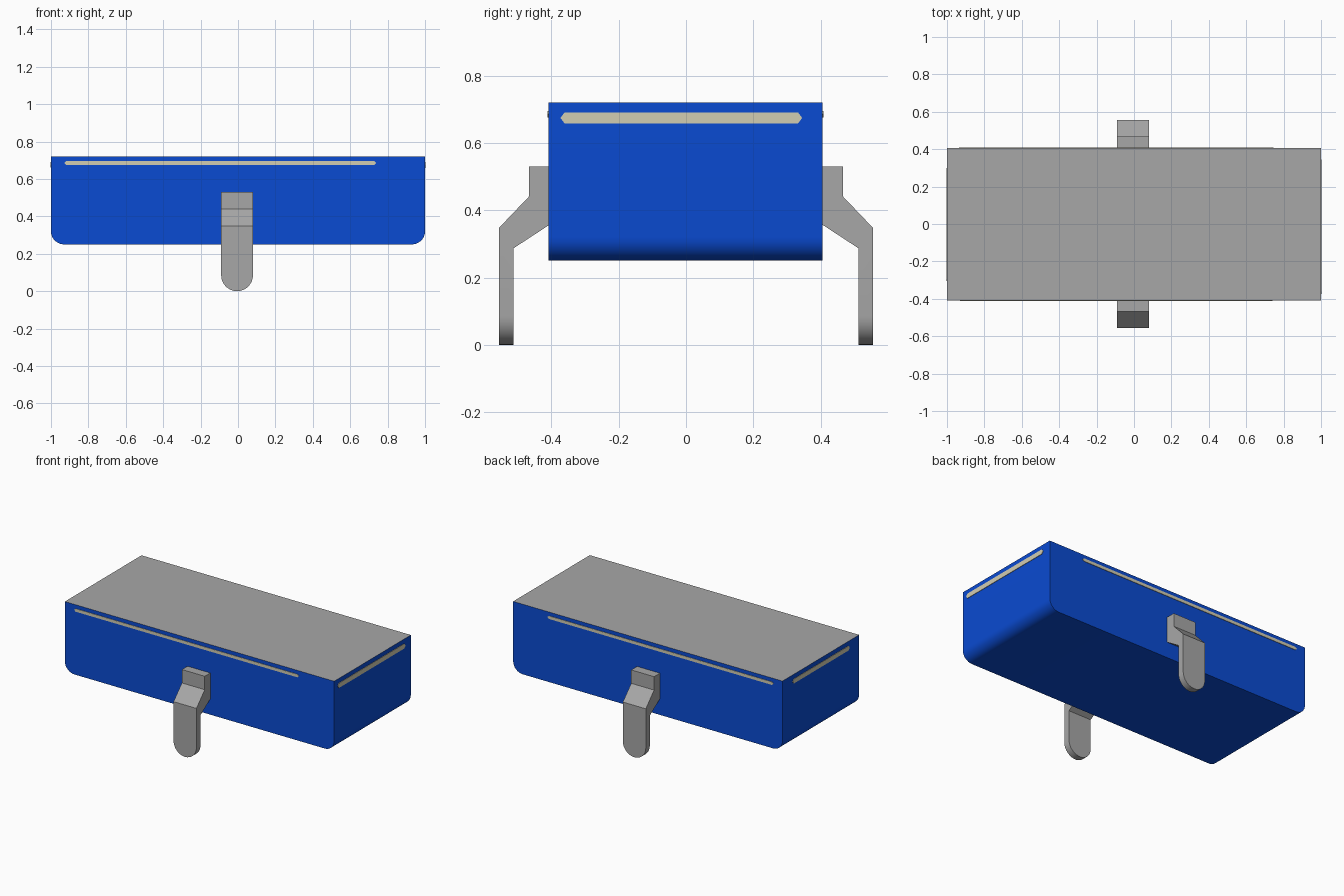
import bpy, bmesh, math
from mathutils import Vector

if "Cube" in bpy.data.objects:
    bpy.data.objects.remove(bpy.data.objects["Cube"])


def material(name, rgb):
    m = bpy.data.materials.new(name)
    m.diffuse_color = (*rgb, 1)
    m.use_nodes = True
    m.node_tree.nodes["Principled BSDF"].inputs["Base Color"].default_value = m.diffuse_color
    return m


GREY = material("grey", (0.39, 0.39, 0.39))
BLUE = material("blue", (0.003, 0.07, 0.65))
CREAM = material("cream", (0.64, 0.61, 0.45))


def arc(cx, cz, r, a0, a1, n):
    """Points on an arc, angles in degrees."""
    steps = [math.radians(a0 + (a1 - a0) * i / n) for i in range(n + 1)]
    return [(cx + r * math.cos(a), cz + r * math.sin(a)) for a in steps]


def prism(bm, points, offset):
    """Extrude a flat outline by an offset vector."""
    a = [bm.verts.new(p) for p in points]
    b = [bm.verts.new(Vector(p) + Vector(offset)) for p in points]
    bm.faces.new(a)
    bm.faces.new(b[::-1])
    for i in range(len(a)):
        j = (i + 1) % len(a)
        bm.faces.new((a[i], b[i], b[j], a[j]))


def finish(bm, name, mats, smooth=False):
    bmesh.ops.recalc_face_normals(bm, faces=bm.faces)
    me = bpy.data.meshes.new(name)
    bm.to_mesh(me)
    bm.free()
    for m in mats:
        me.materials.append(m)
    ob = bpy.data.objects.new(name, me)
    bpy.context.collection.objects.link(ob)
    if smooth:
        bpy.ops.object.select_all(action='DESELECT')
        ob.select_set(True)
        bpy.context.view_layer.objects.active = ob
        bpy.ops.object.shade_smooth_by_angle(angle=math.radians(35))
    return ob


# Body: box with rounded lower end corners and a grey top
Y0, Y1, TOP, R = -0.408, 0.405, 0.72, 0.07
bm = bmesh.new()
outline = [(1, TOP), (-1, TOP)]
outline += arc(-1 + R, 0.25 + R, R, 180, 270, 8) + arc(1 - R, 0.25 + R, R, 270, 360, 8)
prism(bm, [(x, Y0, z) for x, z in outline], (0, Y1 - Y0, 0))
for f in bm.faces:
    if all(v.co.z > TOP - 0.001 for v in f.verts):
        f.material_index = 1
finish(bm, "body", [BLUE, GREY], True)

# Legs: bent bracket with a half-round foot
XC, W = -0.005, 0.085
for name, s in (("front_leg", -1), ("back_leg", 1)):
    bm = bmesh.new()
    side = [(0.405, 0.53), (0.467, 0.53), (0.467, 0.44), (0.555, 0.348),
            (0.555, W), (0.512, W), (0.512, 0.287), (0.405, 0.357)]
    prism(bm, [(XC - W, s * y, z) for y, z in side], (2 * W, 0, 0))
    foot = arc(XC, W, W, 180, 360, 16)
    prism(bm, [(x, s * 0.512, z) for x, z in foot], (0, s * 0.043, 0))
    # weld the foot to the bracket without inner faces
    inner = [f for f in bm.faces if all(abs(v.co.z - W) < 1e-5 for v in f.verts)]
    bmesh.ops.delete(bm, geom=inner, context='FACES')
    bmesh.ops.remove_doubles(bm, verts=bm.verts, dist=1e-4)
    finish(bm, name, [GREY], True)


# Stripes: thin plates with pointed ends near the top of each wall
def stripe(name, a, b, z0, z1, place, out):
    zm, t = (z0 + z1) / 2, 0.012
    pts = [(a, zm), (a + t, z0), (b - t, z0), (b, zm), (b - t, z1), (a + t, z1)]
    bm = bmesh.new()
    prism(bm, [place(u, z) for u, z in pts], out)
    finish(bm, name, [CREAM])


T = 0.003
stripe("front_stripe", -0.93, 0.74, 0.675, 0.695, lambda u, z: (u, Y0, z), (0, -T, 0))
stripe("back_stripe", -0.935, 0.745, 0.675, 0.695, lambda u, z: (u, Y1, z), (0, T, 0))
stripe("right_stripe", -0.373, 0.345, 0.658, 0.69, lambda u, z: (1, u, z), (T, 0, 0))
stripe("left_stripe", -0.305, 0.30, 0.66, 0.69, lambda u, z: (-1, u, z), (-T, 0, 0))
